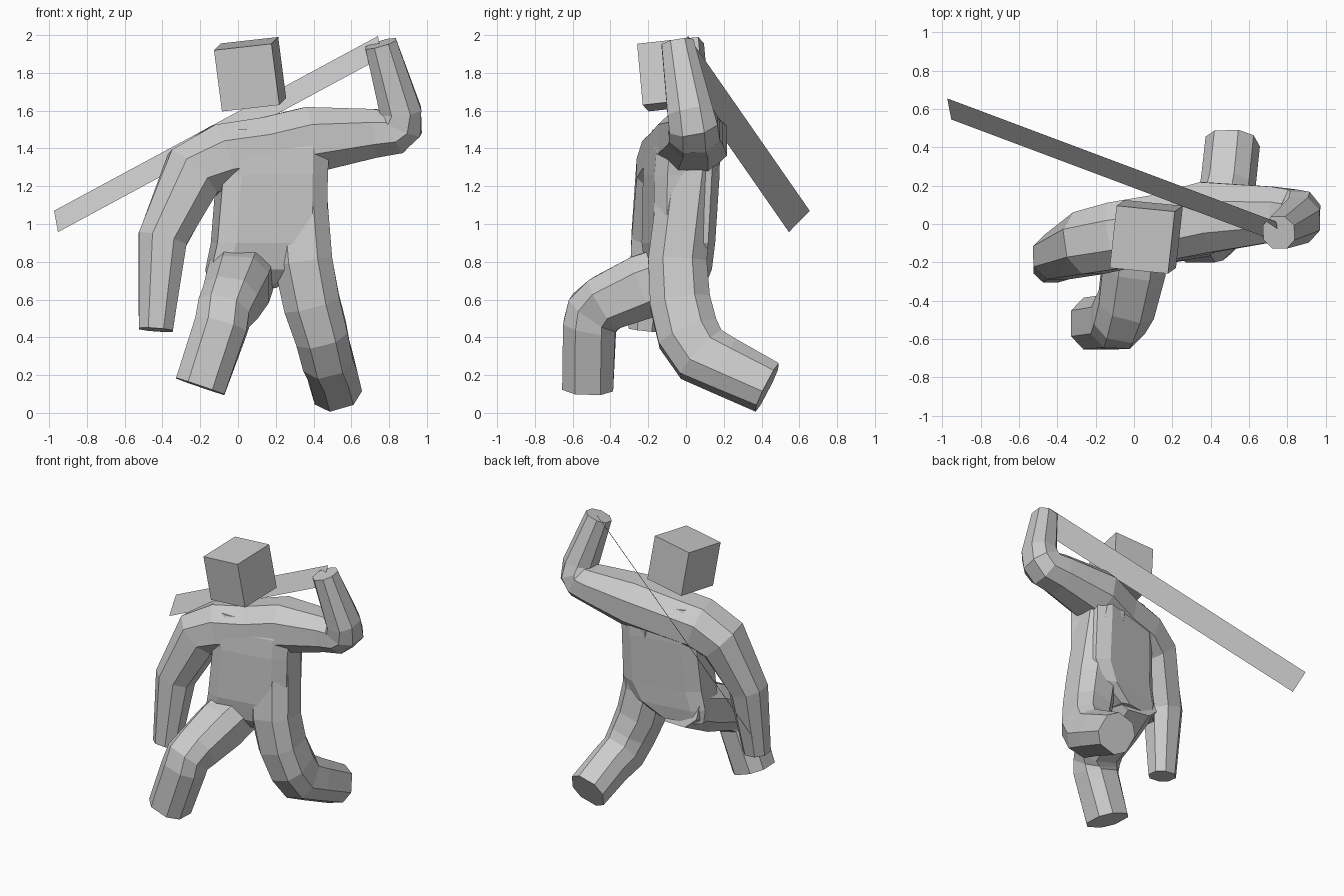
import bpy
from mathutils import Vector


def make_object(name, verts, faces):
    mesh = bpy.data.meshes.new(name)
    mesh.from_pydata(verts, [], faces)
    mesh.update()
    obj = bpy.data.objects.new(name, mesh)
    bpy.context.collection.objects.link(obj)
    return obj


def tube(name, stations, ref, flat=0.5, axis=None, end_ref=None):
    """Chamfered eight-sided tube; a station is x, y, z, half-width along ref, half-width across."""
    ref = Vector(ref)
    end_ref = Vector(end_ref) if end_ref else ref
    f = flat
    profile = [(1, -f), (1, f), (f, 1), (-f, 1), (-1, f), (-1, -f), (-f, -1), (f, -1)]
    n = len(profile)
    pts = [Vector(s[:3]) for s in stations]
    verts, faces = [], []
    for i, s in enumerate(stations):
        t = Vector(axis) if axis else Vector((0, 0, 0))
        if not axis:
            if i > 0:
                t += (pts[i] - pts[i - 1]).normalized()
            if i < len(pts) - 1:
                t += (pts[i + 1] - pts[i]).normalized()
        t.normalize()
        r = ref.lerp(end_ref, i / (len(pts) - 1))
        u = (r - t * r.dot(t)).normalized()
        v = t.cross(u)
        verts += [pts[i] + u * (a * s[3]) + v * (b * s[4]) for a, b in profile]
    for i in range(len(pts) - 1):
        for j in range(n):
            a, b = i * n + j, i * n + (j + 1) % n
            faces.append((a, b, b + n, a + n))
    faces.append(tuple(reversed(range(n))))
    faces.append(tuple(range(len(verts) - n, len(verts))))
    return make_object(name, verts, faces)


# Torso, turned slightly so the raised shoulder is further back
tube("torso", [
    (0.02, -0.02, 0.66, 0.17, 0.10),
    (0.11, -0.04, 0.76, 0.27, 0.15),
    (0.165, -0.04, 0.90, 0.295, 0.165),
    (0.18, -0.025, 1.26, 0.28, 0.175),
    (0.17, -0.02, 1.40, 0.30, 0.17),
    (0.17, -0.02, 1.50, 0.26, 0.13),
], (1, 0.16, 0), flat=0.68, axis=(0, 0, 1))

# Both arms and the shoulder girdle as one run, lowered hand to raised hand
tube("shoulders_and_arms", [
    (-0.435, -0.22, 0.44, 0.085, 0.09),
    (-0.40, -0.17, 0.92, 0.12, 0.13),
    (-0.24, -0.10, 1.27, 0.165, 0.165),
    (-0.08, -0.06, 1.355, 0.175, 0.175),
    (0.15, -0.02, 1.39, 0.175, 0.175),
    (0.38, 0.035, 1.445, 0.185, 0.175),
    (0.72, 0.05, 1.48, 0.145, 0.13),
    (0.82, 0.045, 1.49, 0.135, 0.125),
    (0.855, 0.04, 1.525, 0.13, 0.125),
    (0.86, 0.02, 1.60, 0.12, 0.11),
    (0.755, -0.045, 1.955, 0.085, 0.085),
], (0, 1, 0), flat=0.45)

# Front leg with bent knee
tube("front_leg", [
    (0.03, 0.03, 0.77, 0.17, 0.15),
    (0.00, -0.22, 0.67, 0.165, 0.17),
    (-0.04, -0.42, 0.585, 0.15, 0.15),
    (-0.075, -0.485, 0.53, 0.14, 0.15),
    (-0.09, -0.51, 0.46, 0.14, 0.14),
    (-0.20, -0.52, 0.14, 0.135, 0.135),
], (1, 0, 0))

# Back leg, running up the side of the torso
tube("back_leg", [
    (0.30, 0.02, 1.35, 0.155, 0.15),
    (0.345, -0.045, 0.80, 0.155, 0.155),
    (0.39, -0.03, 0.58, 0.15, 0.16),
    (0.44, 0.01, 0.42, 0.14, 0.165),
    (0.465, 0.08, 0.31, 0.135, 0.16),
    (0.49, 0.20, 0.25, 0.13, 0.145),
    (0.515, 0.43, 0.135, 0.13, 0.13),
], (1, 0, 0), end_ref=(1, 0, 0.3))

# Tilted box head
center = Vector((0.064, -0.067, 1.793))
ax = Vector((0.152, -0.015, 0.017))
ay = Vector((0.018, 0.162, 0.018))
az = Vector((-0.021, -0.015, 0.162))
corners = [center + ax * i + ay * j + az * k
           for k in (-1, 1) for i, j in ((-1, -1), (1, -1), (1, 1), (-1, 1))]
make_object("head", corners, [
    (3, 2, 1, 0), (4, 5, 6, 7),
    (0, 1, 5, 4), (1, 2, 6, 5), (2, 3, 7, 6), (3, 0, 4, 7)])

# Flat blade held over the back
make_object("blade", [
    (0.741, 0.012, 1.995), (-0.974, 0.655, 1.07),
    (-0.953, 0.545, 0.957), (0.762, -0.098, 1.882)], [(0, 1, 2, 3)])
